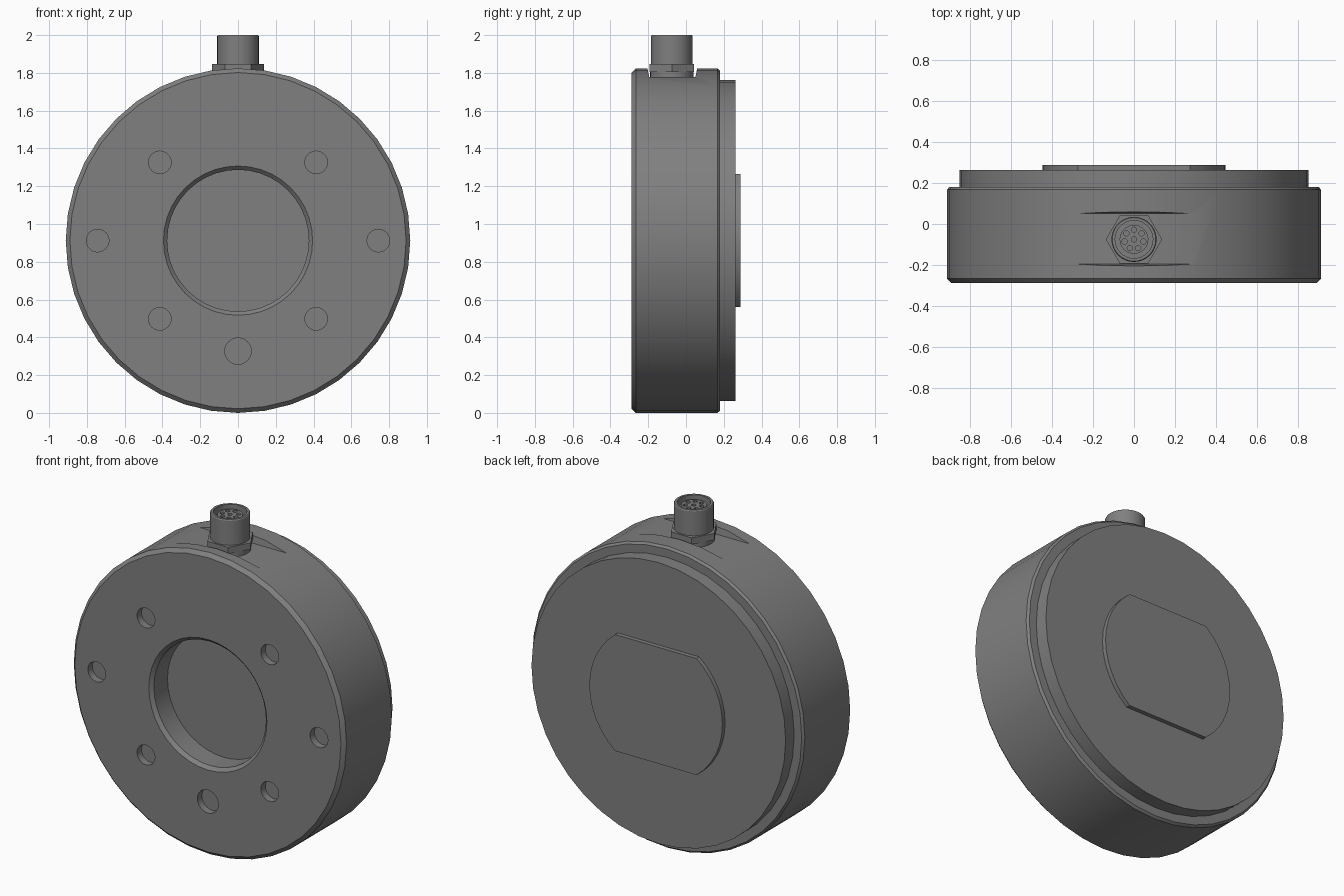
import bpy, bmesh, math

if "Cube" in bpy.data.objects:
    bpy.data.objects.remove(bpy.data.objects["Cube"])

CZ, R = 0.912, 0.912      # disc centre height and radius
PY = -0.075               # plug position along y

metal = bpy.data.materials.new("grey_metal")
metal.diffuse_color = (0.215, 0.215, 0.215, 1)
metal.use_nodes = True
metal.node_tree.nodes["Principled BSDF"].inputs["Base Color"].default_value = metal.diffuse_color


def finish(name, bm):
    bmesh.ops.remove_doubles(bm, verts=bm.verts, dist=1e-5)
    bmesh.ops.recalc_face_normals(bm, faces=bm.faces)
    me = bpy.data.meshes.new(name)
    bm.to_mesh(me)
    bm.free()
    me.materials.append(metal)
    ob = bpy.data.objects.new(name, me)
    bpy.context.collection.objects.link(ob)
    return ob


def place(u, v, w, axis):
    return {"X": (w, u, v), "Y": (u, w, v), "Z": (u, v, w)}[axis]


def lathe(name, profile, n, axis, centre):
    """Turn (radius, height) points round an axis; zero radius caps the end."""
    bm = bmesh.new()
    rings = []
    for r, w in profile:
        if r == 0:
            rings.append(None)
            continue
        rings.append([bm.verts.new(place(
            centre[0] + r * math.cos(math.tau * i / n),
            centre[1] + r * math.sin(math.tau * i / n), w, axis)) for i in range(n)])
    for a, b in zip(rings, rings[1:]):
        if a is None or b is None:
            bm.faces.new(a or b)
            continue
        for i in range(n):
            j = (i + 1) % n
            bm.faces.new((a[i], a[j], b[j], b[i]))
    return finish(name, bm)


def prism(name, outline, lo, hi, axis):
    bm = bmesh.new()
    a = [bm.verts.new(place(u, v, lo, axis)) for u, v in outline]
    b = [bm.verts.new(place(u, v, hi, axis)) for u, v in outline]
    bm.faces.new(a)
    bm.faces.new(b)
    for i in range(len(a)):
        j = (i + 1) % len(a)
        bm.faces.new((a[i], a[j], b[j], b[i]))
    return finish(name, bm)


def rod(name, u, v, r, lo, hi, n, axis):
    return lathe(name, [(0, lo), (r, lo), (r, hi), (0, hi)], n, axis, (u, v))


def cut(ob, cutters):
    for c in cutters:
        m = ob.modifiers.new("cut", "BOOLEAN")
        m.operation, m.solver, m.object = "DIFFERENCE", "EXACT", c
    dg = bpy.context.evaluated_depsgraph_get()
    me = bpy.data.meshes.new_from_object(ob.evaluated_get(dg))
    ob.modifiers.clear()
    ob.data = me
    for c in cutters:
        bpy.data.objects.remove(c)


# housing: front face with bore, chamfered rim, stepped rear flange
housing = lathe("housing", [
    (0, -0.138), (0.375, -0.138), (0.375, -0.268), (0.395, -0.288),
    (0.89, -0.288), (R, -0.266), (R, 0.167), (0.9, 0.18),
    (0.85, 0.18), (0.85, 0.262), (0, 0.262)], 40, "Y", (0, CZ))

# mounting holes, dowel hole and milled flat for the plug
holes = [(sx * 0.414, sz * 0.414, 0.06) for sx in (-1, 1) for sz in (-1, 1)]
holes += [(-0.743, 0, 0.06), (0.743, 0, 0.06), (0, -0.585, 0.07)]
cutters = [rod("hole_cutter", x, CZ + z, r, -0.4, -0.245, 24, "Y") for x, z, r in holes]
cutters.append(prism("flat_cutter", [
    (-0.195, 1.777), (0.05, 1.777), (0.08, 1.93), (-0.225, 1.93)], -0.5, 0.5, "X"))
cut(housing, cutters)

# rear boss: disc with two flats
BR, FLAT = 0.445, 0.352
half = math.asin(FLAT / BR)
arc = [(BR * math.cos(t), BR * math.sin(t))
       for t in (half * (k / 6 - 1) for k in range(13))]
boss = prism("rear_boss", [(x, CZ + z) for x, z in arc] +
             [(-x, CZ - z) for x, z in arc], 0.25, 0.288, "Y")

# plug: base collar, hexagon nut, round shell with recessed insert
collar = rod("plug_collar", 0, PY, 0.115, 1.765, 1.806, 32, "Z")
nut = rod("plug_nut", 0, PY, 0.137, 1.806, 1.846, 6, "Z")
shell = lathe("plug_shell", [
    (0, 1.84), (0.11, 1.84), (0.11, 1.994), (0.106, 2.0), (0.092, 2.0),
    (0.092, 1.955), (0.07, 1.955), (0.07, 1.982), (0, 1.982)], 32, "Z", (0, PY))

# contact sockets in the insert
spots = [(0, 0)] + [(0.047 * math.cos(math.tau * k / 7 + math.pi / 2),
                     0.047 * math.sin(math.tau * k / 7 + math.pi / 2)) for k in range(7)]
cut(shell, [rod("socket_cutter", x, PY + y, 0.013, 1.962, 2.05, 12, "Z") for x, y in spots])

# smooth round walls, keep edges sharp
parts = [housing, boss, collar, nut, shell]
bpy.ops.object.select_all(action="DESELECT")
for ob in parts:
    ob.select_set(True)
bpy.context.view_layer.objects.active = housing
bpy.ops.object.shade_smooth_by_angle(angle=math.radians(30))
